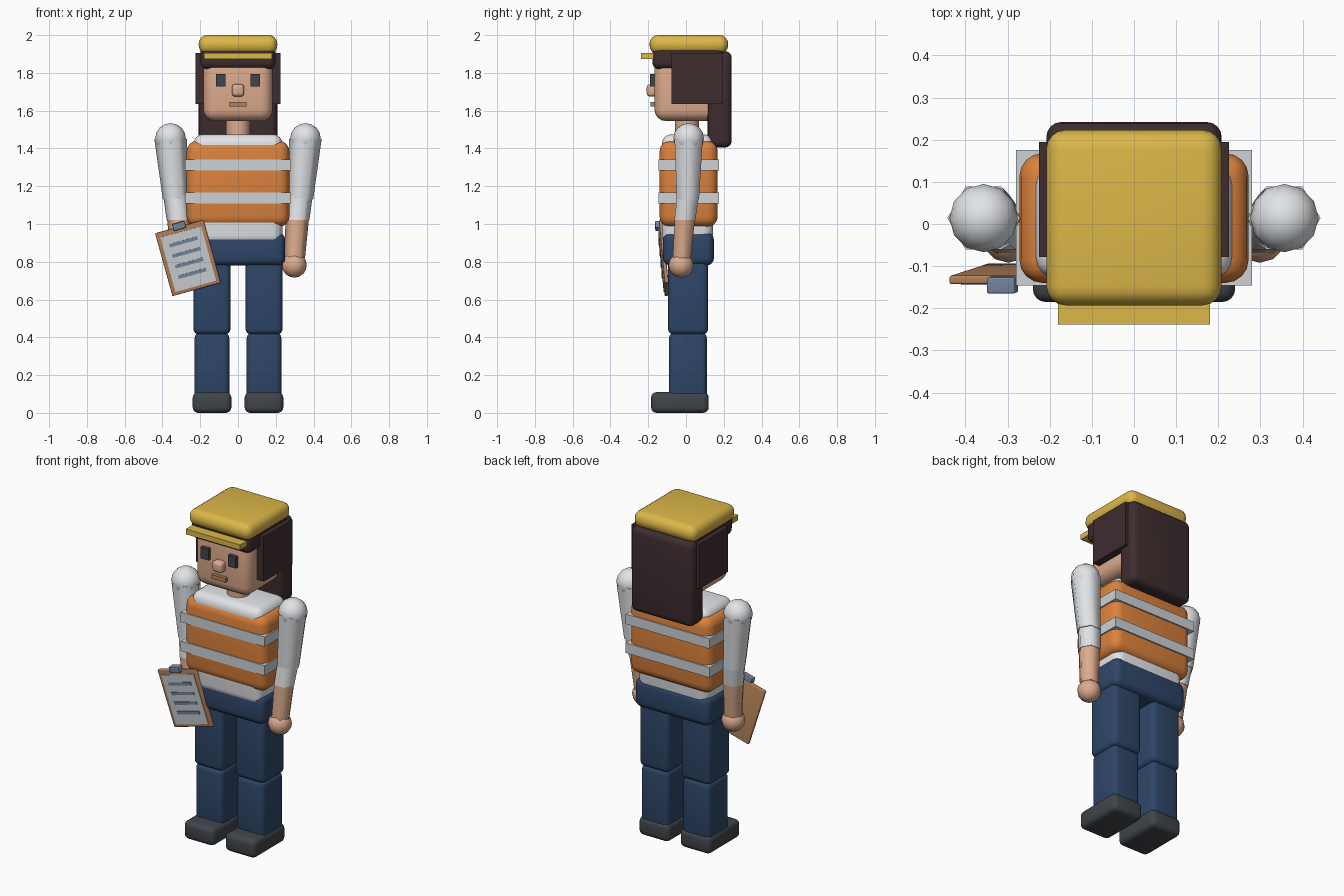
import bpy, bmesh, math
from mathutils import Matrix, Vector

cube = bpy.data.objects.get("Cube")
if cube:
    bpy.data.objects.remove(cube, do_unlink=True)


def material(name, *rgb):
    lin = [((c / 255 + 0.055) / 1.055) ** 2.4 for c in rgb] + [1]
    m = bpy.data.materials.new(name)
    m.use_nodes = True
    m.diffuse_color = lin
    bsdf = next(n for n in m.node_tree.nodes if n.type == 'BSDF_PRINCIPLED')
    bsdf.inputs["Base Color"].default_value = lin
    return m


YELLOW = material("hat yellow", 220, 183, 72)
ORANGE = material("vest orange", 220, 130, 60)
SKIN = material("skin", 222, 172, 142)
NAVY = material("trouser navy", 46, 70, 104)
CHARCOAL = material("charcoal", 64, 69, 74)
HAIR = material("dark brown hair", 62, 45, 47)
WHITE = material("shirt white", 230, 233, 236)
SILVER = material("silver grey", 205, 210, 213)
TAN = material("tan board", 180, 130, 88)
SLATE = material("slate blue", 118, 136, 160)


def finish(name, bm, mat, angle):
    bmesh.ops.recalc_face_normals(bm, faces=bm.faces)
    mesh = bpy.data.meshes.new(name)
    bm.to_mesh(mesh)
    bm.free()
    mesh.materials.append(mat)
    obj = bpy.data.objects.new(name, mesh)
    bpy.context.collection.objects.link(obj)
    if angle:
        bpy.ops.object.select_all(action='DESELECT')
        obj.select_set(True)
        bpy.context.view_layer.objects.active = obj
        bpy.ops.object.shade_smooth_by_angle(angle=math.radians(angle))
    return obj


def box(name, mat, x, y, z, bevel=0, frame=None):
    """Box from (min, max) ranges, with rounded edges if bevel is set."""
    bm = bmesh.new()
    bmesh.ops.create_cube(bm, size=1)
    for v in bm.verts:
        v.co = Vector([(lo + hi) / 2 + c * (hi - lo) for c, (lo, hi) in zip(v.co, (x, y, z))])
    if bevel:
        bmesh.ops.bevel(bm, geom=list(bm.edges), offset=bevel, segments=4,
                        profile=0.5, affect='EDGES')
    if frame:
        bm.transform(frame)
    return finish(name, bm, mat, 35 if bevel else 0)


def tube(name, mat, stations, sides=6):
    """Closed tube through stations of (x, y, z, radius)."""
    bm = bmesh.new()
    rings = []
    for x, y, z, r in stations:
        turns = [math.tau * i / sides for i in range(sides)]
        rings.append([bm.verts.new((x + r * math.cos(t), y + r * math.sin(t), z)) for t in turns])
    for a, b in zip(rings, rings[1:]):
        for i in range(sides):
            j = (i + 1) % sides
            bm.faces.new((a[i], a[j], b[j], b[i]))
    bm.faces.new(rings[0])
    bm.faces.new(rings[-1])
    return finish(name, bm, mat, 65)


def ball(name, mat, center, r):
    bm = bmesh.new()
    bmesh.ops.create_uvsphere(bm, u_segments=12, v_segments=8, radius=r)
    bm.transform(Matrix.Translation(center))
    return finish(name, bm, mat, 65)


def mirrored(x, s):
    return tuple(sorted((s * x[0], s * x[1])))


# Legs, arms and the paired parts of the head
for side, s in (("left", 1), ("right", -1)):
    box(side + "_shoe", CHARCOAL, mirrored((0.035, 0.24), s), (-0.185, 0.12), (0, 0.11), 0.03)
    box(side + "_shin", NAVY, mirrored((0.046, 0.23), s), (-0.09, 0.11), (0.07, 0.425), 0.03)
    box(side + "_thigh", NAVY, mirrored((0.04, 0.236), s), (-0.095, 0.117), (0.415, 0.87), 0.03)

    ball(side + "_shoulder", WHITE, (s * 0.357, 0.014, 1.453), 0.081)
    tube(side + "_upper_arm", WHITE, [(s * 0.357, 0.014, 1.45, 0.086),
                                      (s * 0.33, 0.01, 1.13, 0.068)])
    tube(side + "_sleeve", WHITE, [(s * 0.33, 0.012, 1.16, 0.067),
                                   (s * 0.314, -0.006, 1.02, 0.064)])
    tube(side + "_forearm", SKIN, [(s * 0.314, -0.006, 1.03, 0.062),
                                   (s * 0.3, -0.022, 0.82, 0.055)])
    ball(side + "_hand", SKIN, (s * 0.298, -0.026, 0.782), 0.066)

    box(side + "_eye", CHARCOAL, mirrored((0.065, 0.117), s), (-0.19, -0.15), (1.727, 1.795))
    box(side + "_hair_panel", HAIR, mirrored((0.175, 0.226), s), (-0.078, 0.195), (1.635, 1.905))

# Torso
box("hips", NAVY, (-0.25, 0.25), (-0.122, 0.148), (0.78, 0.955), 0.04)
box("shirt", WHITE, (-0.235, 0.235), (-0.128, 0.142), (0.89, 1.475), 0.05)
box("vest", ORANGE, (-0.272, 0.272), (-0.14, 0.168), (0.985, 1.44), 0.055)
for name, low in (("upper", 1.282), ("lower", 1.108)):
    box(name + "_vest_stripe", SILVER, (-0.28, 0.28), (-0.146, 0.176), (low, low + 0.06))

# Head
tube("neck", SKIN, [(0, 0.005, 1.44, 0.064), (0, 0.005, 1.6, 0.064)], 12)
box("head", SKIN, (-0.183, 0.183), (-0.167, 0.187), (1.545, 1.93), 0.06)
box("nose", SKIN, (-0.033, 0.033), (-0.208, -0.14), (1.675, 1.74), 0.018)
box("mouth", TAN, (-0.046, 0.046), (-0.187, -0.15), (1.622, 1.647))

# Hair and cap
box("hair_cap", HAIR, (-0.198, 0.198), (-0.178, 0.205), (1.82, 1.96), 0.035)
box("back_hair", HAIR, (-0.208, 0.208), (0.115, 0.242), (1.405, 1.915), 0.035)
box("cap", YELLOW, (-0.208, 0.208), (-0.193, 0.223), (1.9, 2), 0.045)
box("cap_brim", YELLOW, (-0.181, 0.181), (-0.238, -0.1), (1.873, 1.905))

# Clipboard, built upright and then tilted into the hand
tilt = (Matrix.Translation((-0.265, -0.118, 0.82)) @ Matrix.Rotation(math.radians(-15.5), 4, 'Y')
        @ Matrix.Rotation(math.radians(5), 4, 'X'))
box("clipboard", TAN, (-0.133, 0.133), (-0.01, 0.01), (-0.173, 0.173), 0.005, tilt)
box("paper", SILVER, (-0.112, 0.112), (-0.014, -0.008), (-0.155, 0.145), 0, tilt)
box("clip", SLATE, (-0.034, 0.034), (-0.03, 0.008), (0.16, 0.197), 0.004, tilt)
for i in range(4):
    z = 0.09 - i * 0.058
    box("written_line_%d" % (i + 1), SLATE, (-0.077, 0.077), (-0.018, -0.011),
        (z - 0.009, z + 0.009), 0, tilt)
